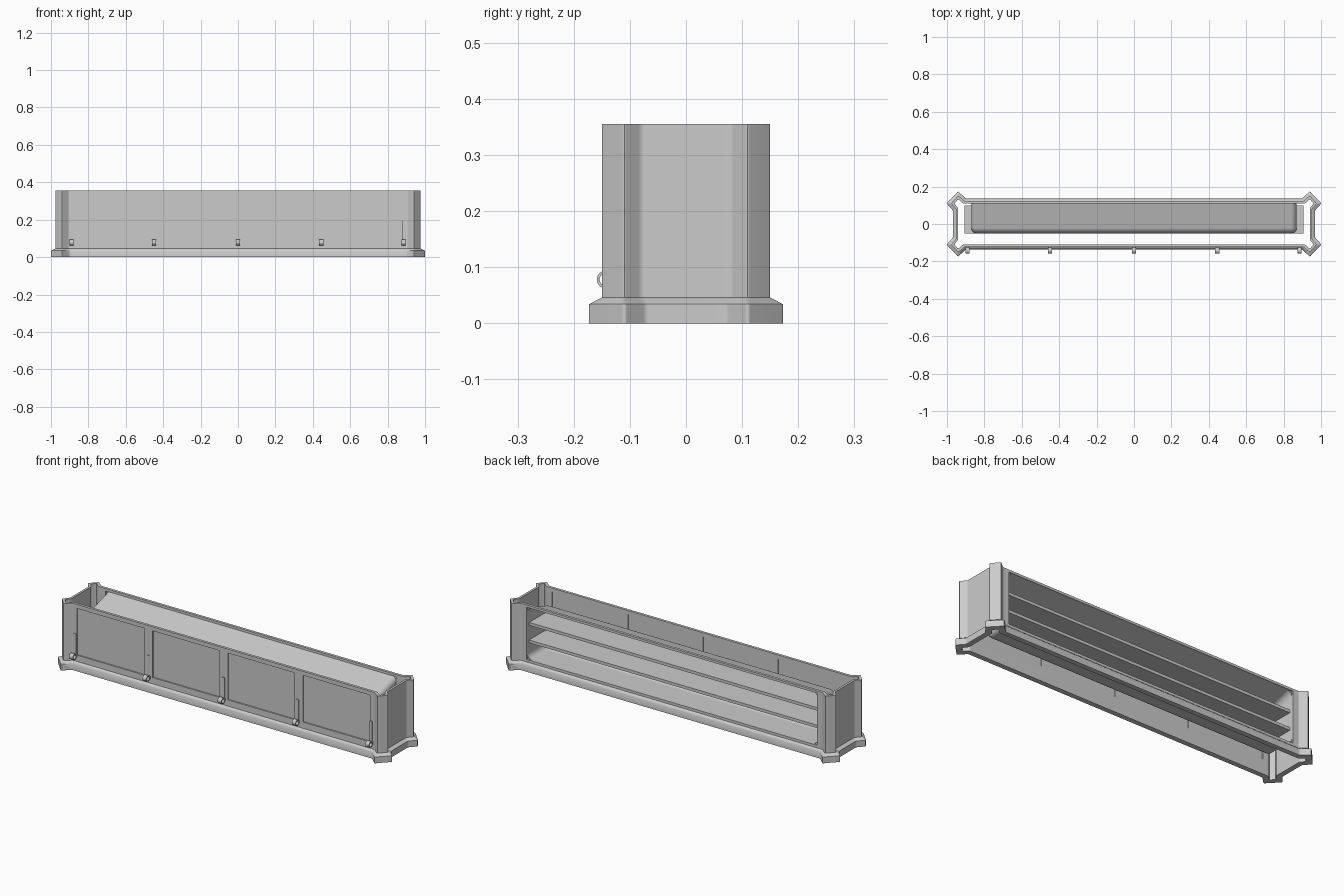
import bpy, bmesh, math
from mathutils import Matrix, Vector

if "Cube" in bpy.data.objects:
    bpy.data.objects.remove(bpy.data.objects["Cube"])


def finish(name, bm, smooth=None):
    bmesh.ops.recalc_face_normals(bm, faces=bm.faces)
    me = bpy.data.meshes.new(name)
    bm.to_mesh(me)
    bm.free()
    ob = bpy.data.objects.new(name, me)
    bpy.context.collection.objects.link(ob)
    if smooth:
        smooth_shade(ob, smooth)
    return ob


def smooth_shade(ob, angle):
    bpy.ops.object.select_all(action='DESELECT')
    ob.select_set(True)
    bpy.context.view_layer.objects.active = ob
    bpy.ops.object.shade_smooth_by_angle(angle=math.radians(angle))
    ob.modifiers.new("flat_normals", 'WEIGHTED_NORMAL').keep_sharp = True


def add_box(bm, lo, hi):
    size = [b - a for a, b in zip(lo, hi)]
    mid = [(a + b) / 2 for a, b in zip(lo, hi)]
    m = Matrix.Translation(mid) @ Matrix.Diagonal((*size, 1))
    return bmesh.ops.create_cube(bm, size=1, matrix=m)


def box(name, lo, hi):
    bm = bmesh.new()
    add_box(bm, lo, hi)
    return finish(name, bm)


def outline(quarter, r=0.006):
    """Round the corners of a quarter plan and mirror it into a closed loop."""
    pts = [(0, quarter[0][1])] + quarter + [(quarter[-1][0], 0)]
    pts = [Vector(p) for p in pts]
    q = []
    for a, b, c in zip(pts, pts[1:], pts[2:]):
        s, e = b + (a - b).normalized() * r, b + (c - b).normalized() * r
        q += [s.to_tuple(), ((s + e) / 4 + b / 2).to_tuple(), e.to_tuple()]
    return (q + [(x, -y) for x, y in reversed(q)]
            + [(-x, -y) for x, y in q] + [(-x, y) for x, y in reversed(q)])


def loft(name, rings, smooth=None):
    """Closed loop of plan outlines: a tube with wall thickness."""
    bm = bmesh.new()
    loops = [[bm.verts.new((x, y, z)) for x, y in outline(q)] for q, z in rings]
    for a, b in zip(loops, loops[1:] + loops[:1]):
        n = len(a)
        for i in range(n):
            j = (i + 1) % n
            bm.faces.new((a[i], a[j], b[j], b[i]))
    return finish(name, bm, smooth)


# plan outlines with flared diamond corners
base = [(0.90, 0.136), (0.94, 0.175), (1.002, 0.11), (0.968, 0.072)]
wall = [(0.905, 0.123), (0.94, 0.152), (0.978, 0.11), (0.952, 0.08)]
inner = [(0.914, 0.109), (0.94, 0.133), (0.96, 0.11), (0.940, 0.084)]

# outer shell
shell = loft("counter_shell", [(wall, 0.03), (wall, 0.355),
                               (inner, 0.355), (inner, 0.03)])

# stepped skirt around the foot
loft("base_skirt", [(base, 0.0), (base, 0.034), (wall, 0.046),
                    (inner, 0.046), (inner, 0.0)], 50)

# openings: four front bays and the wide rear one
bays = [(-0.88, -0.475), (-0.425, -0.025), (0.025, 0.425), (0.475, 0.88)]
bm = bmesh.new()
for x0, x1 in bays:
    add_box(bm, (x0, -0.2, 0.08), (x1, -0.06, 0.333))
add_box(bm, (-0.87, 0.06, 0.06), (0.87, 0.2, 0.342))
cutter = finish("opening_cutter", bm)
cutter.hide_render = True
mod = shell.modifiers.new("openings", 'BOOLEAN')
mod.operation = 'DIFFERENCE'
mod.solver = 'EXACT'
mod.object = cutter
bpy.context.view_layer.objects.active = shell
bpy.ops.object.modifier_apply(modifier=mod.name)
bpy.data.objects.remove(cutter)
smooth_shade(shell, 35)

# recessed front panels
for i, (x0, x1) in enumerate(bays):
    box(f"front_panel_{i + 1}", (x0, -0.1165, 0.08), (x1, -0.1135, 0.333))

# rounded rear cabinet liner, open to the back, its roof sloping to the front
bm = bmesh.new()
add_box(bm, (-0.87, -0.05, 0.06), (0.87, 0.115, 0.342))
for v in bm.verts:
    if v.co.y < 0 and v.co.z > 0.2:
        v.co.z = 0.295
rear = [f for f in bm.faces if f.calc_center_median().y > 0.11]
bmesh.ops.delete(bm, geom=rear, context='FACES_ONLY')
bmesh.ops.bevel(bm, geom=[e for e in bm.edges if len(e.link_faces) == 2],
                offset=0.03, segments=5, profile=0.5, affect='EDGES')
finish("cabinet_liner", bm, 50)

# rear frame corners behind the rounded liner
for i, (x, s) in enumerate(((-0.87, 1), (0.87, -1))):
    for j, (z, t) in enumerate(((0.06, 1), (0.342, -1))):
        bm = bmesh.new()
        arc = [(x + s * 0.03 * (1 - math.sin(a)), z + t * 0.03 * (1 - math.cos(a)))
               for a in (k * math.pi / 12 for k in range(7))]
        bm.faces.new([bm.verts.new((px, 0.116, pz)) for px, pz in [(x, z)] + arc])
        finish(f"frame_corner_{i}{j}", bm)

# shelves, their ends running through the liner
for i, z in enumerate((0.14, 0.235)):
    box(f"shelf_{i + 1}", (-0.905, -0.05, z), (0.905, 0.10, z + 0.016))

# straps and rings along the front
for i, x in enumerate((-0.89, -0.45, 0.0, 0.445, 0.885)):
    box(f"strap_{i + 1}", (x - 0.007, -0.127, 0.065), (x + 0.007, -0.118, 0.195))
    bm = bmesh.new()
    rings = []
    for px, r in ((-0.011, 0.016), (0.011, 0.016), (0.011, 0.011), (-0.011, 0.011)):
        rings.append([bm.verts.new((x + px, -0.143 + r * math.cos(k * math.pi / 8),
                                    0.078 + r * math.sin(k * math.pi / 8)))
                      for k in range(16)])
    for a, b in zip(rings, rings[1:] + rings[:1]):
        for k in range(16):
            j = (k + 1) % 16
            bm.faces.new((a[k], a[j], b[j], b[k]))
    add_box(bm, (x - 0.011, -0.132, 0.070), (x + 0.011, -0.118, 0.086))
    finish(f"rail_ring_{i + 1}", bm, 40)
